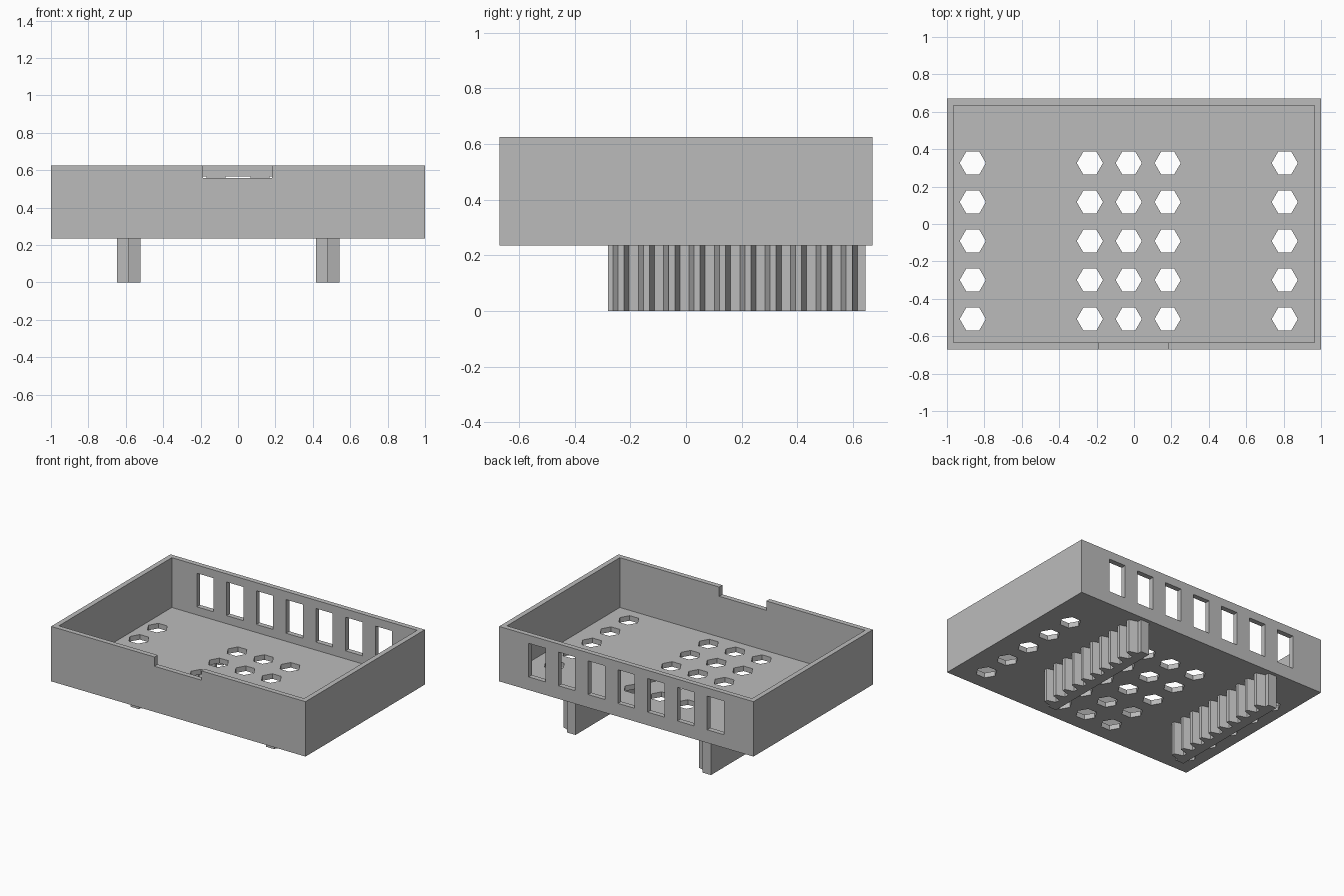
import bpy, bmesh
from math import cos, sin, pi

cube = bpy.data.objects.get("Cube")
if cube:
    bpy.data.objects.remove(cube, do_unlink=True)

GREY = (0.5, 0.5, 0.5, 1)
mat = bpy.data.materials.new("plain grey")
mat.use_nodes = True
mat.diffuse_color = GREY
mat.node_tree.nodes["Principled BSDF"].inputs["Base Color"].default_value = GREY


def prism(bm, outline, z0, z1):
    """Extrude a closed xy outline from z0 up to z1."""
    face = bm.faces.new([bm.verts.new((x, y, z0)) for x, y in outline])
    moved = bmesh.ops.extrude_face_region(bm, geom=[face])["geom"]
    verts = [v for v in moved if isinstance(v, bmesh.types.BMVert)]
    bmesh.ops.translate(bm, verts=verts, vec=(0, 0, z1 - z0))


def box(bm, x0, x1, y0, y1, z0, z1):
    prism(bm, [(x0, y0), (x1, y0), (x1, y1), (x0, y1)], z0, z1)


def make(name, bm):
    bmesh.ops.recalc_face_normals(bm, faces=bm.faces)
    mesh = bpy.data.meshes.new(name)
    bm.to_mesh(mesh)
    bm.free()
    mesh.materials.append(mat)
    obj = bpy.data.objects.new(name, mesh)
    bpy.context.collection.objects.link(obj)
    return obj


def cut(target, bm):
    """Subtract the shapes in bm from target and discard the cutter."""
    cutter = make("cutter", bm)
    cutter.hide_render = True
    mod = target.modifiers.new("cut", 'BOOLEAN')
    mod.operation = 'DIFFERENCE'
    mod.solver = 'EXACT'
    mod.object = cutter
    bpy.context.view_layer.objects.active = target
    bpy.ops.object.modifier_apply(modifier=mod.name)
    bpy.data.objects.remove(cutter, do_unlink=True)


# Open tray
DEPTH, WALL = 0.67, 0.036
BASE, TOP = 0.235, 0.625
bm = bmesh.new()
box(bm, -1, 1, -DEPTH, DEPTH, BASE, TOP)
tray = make("tray", bm)
bm = bmesh.new()
box(bm, WALL - 1, 1 - WALL, WALL - DEPTH, DEPTH - WALL, BASE + WALL, 1)
cut(tray, bm)

# Openings: floor hexagons, back windows, front notch
bm = bmesh.new()
for hx in (-0.862, -0.236, -0.028, 0.18, 0.806):
    for row in range(5):
        hy = -0.508 + 0.2085 * row
        prism(bm, [(hx + 0.07 * cos(k * pi / 3), hy + 0.07 * sin(k * pi / 3))
                   for k in range(6)], 0.2, 0.3)
for i in range(-3, 4):
    wx = 0.2338 * i
    box(bm, wx - 0.066, wx + 0.066, 0.6, 0.7, 0.328, 0.567)
box(bm, -0.187, 0.183, -0.7, -0.6, 0.559, 0.7)
cut(tray, bm)

# Toothed racks under the floor, teeth towards +x
for name, x0 in (("right_rack", -0.648), ("left_rack", 0.417)):
    root, tip = x0 + 0.065, x0 + 0.127
    outline = [(x0, 0.645), (x0, -0.28), (root, -0.28)]
    for i in range(10):
        c = -0.233 + 0.091 * i
        outline += [(root, c - 0.029), (tip, c - 0.011),
                    (tip, c + 0.011), (root, c + 0.029)]
    outline.append((root, 0.645))
    bm = bmesh.new()
    prism(bm, outline, 0, BASE)
    make(name, bm)
